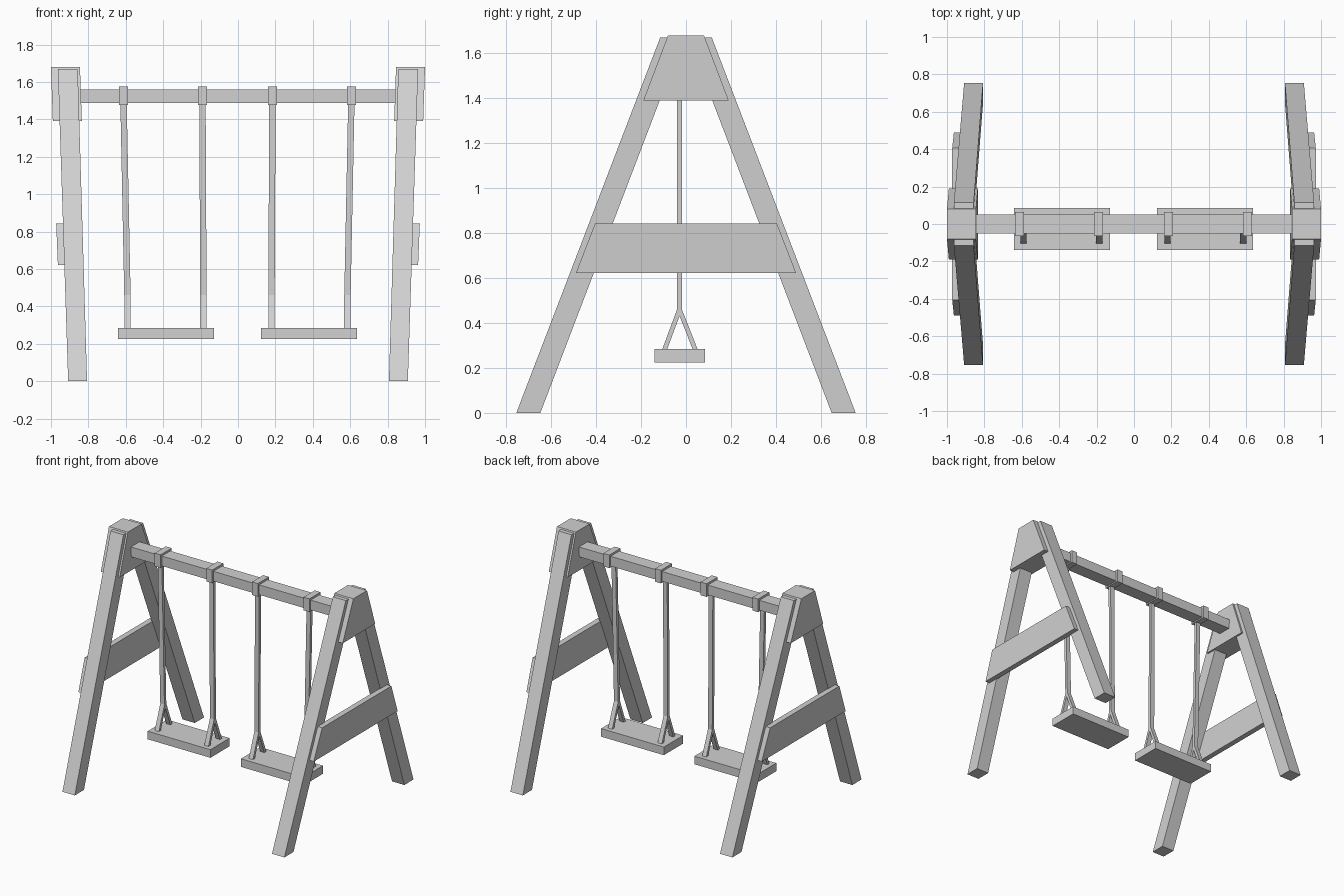
import bpy
import bmesh

if "Cube" in bpy.data.objects:
    bpy.data.objects.remove(bpy.data.objects["Cube"], do_unlink=True)

GREY = (0.64, 0.64, 0.64, 1.0)
grey = bpy.data.materials.new("plain grey")
grey.use_nodes = True
grey.diffuse_color = GREY
grey.node_tree.nodes["Principled BSDF"].inputs["Base Color"].default_value = GREY


def beam(name, low, high, z0, z1, sx=1, sy=1, dx=0.0):
    """Four-sided timber between two level rectangles (x0, x1, y0, y1)."""
    bm = bmesh.new()
    rings = []
    for (x0, x1, y0, y1), z in ((low, z0), (high, z1)):
        corners = ((x0, y0), (x1, y0), (x1, y1), (x0, y1))
        rings.append([bm.verts.new((x * sx + dx, y * sy, z)) for x, y in corners])
    lower, upper = rings
    bm.faces.new(lower)
    bm.faces.new(upper)
    for i in range(4):
        j = (i + 1) % 4
        bm.faces.new((lower[i], lower[j], upper[j], upper[i]))
    bmesh.ops.recalc_face_normals(bm, faces=bm.faces)
    mesh = bpy.data.meshes.new(name)
    bm.to_mesh(mesh)
    bm.free()
    mesh.materials.append(grey)
    obj = bpy.data.objects.new(name, mesh)
    bpy.context.collection.objects.link(obj)
    return obj


def box(name, rect, z0, z1, **kw):
    return beam(name, rect, rect, z0, z1, **kw)


# Horizontal top bar
box("top_bar", (-0.88, 0.88, -0.05, 0.05), 1.487, 1.56)

for side, sx in (("left", 1), ("right", -1)):
    # A-frame: two leaning legs, apex block and outer cross brace
    for end, sy in (("front", -1), ("back", 1)):
        beam(f"{end}_leg_{side}", (0.807, 0.908, 0.648, 0.755),
             (0.857, 0.963, 0.01, 0.115), 0, 1.67, sx=sx, sy=sy)
    beam(f"apex_block_{side}", (0.835, 0.99, -0.19, 0.19),
         (0.845, 1.0, -0.08, 0.08), 1.39, 1.68, sx=sx)
    beam(f"cross_brace_{side}", (0.922, 0.963, -0.49, 0.49),
         (0.93, 0.972, -0.405, 0.405), 0.622, 0.842, sx=sx)

    # Swing seat
    place = dict(sx=sx, dx=-0.003)
    box(f"seat_{side}", (0.125, 0.638, -0.14, 0.085), 0.225, 0.285, **place)

    # Hangers: clamp, rod and forked foot at each end of the seat
    for pos, top, foot in (("inner", 0.187, 0.182), ("outer", 0.609, 0.588)):
        tag = f"{pos}_{side}"
        w = 0.017
        rod_y = (-0.04, -0.018)
        box(f"clamp_{tag}", (top - 0.024, top + 0.024, -0.065, 0.065),
            1.478, 1.575, **place)
        beam(f"rod_{tag}", (foot - w, foot + w, *rod_y),
             (top - w, top + w, *rod_y), 0.45, 1.49, **place)
        for end, y in (("front", -0.096), ("back", 0.042)):
            beam(f"fork_{end}_{tag}", (foot - w, foot + w, y - 0.011, y + 0.011),
                 (foot - w, foot + w, *rod_y), 0.28, 0.46, **place)
